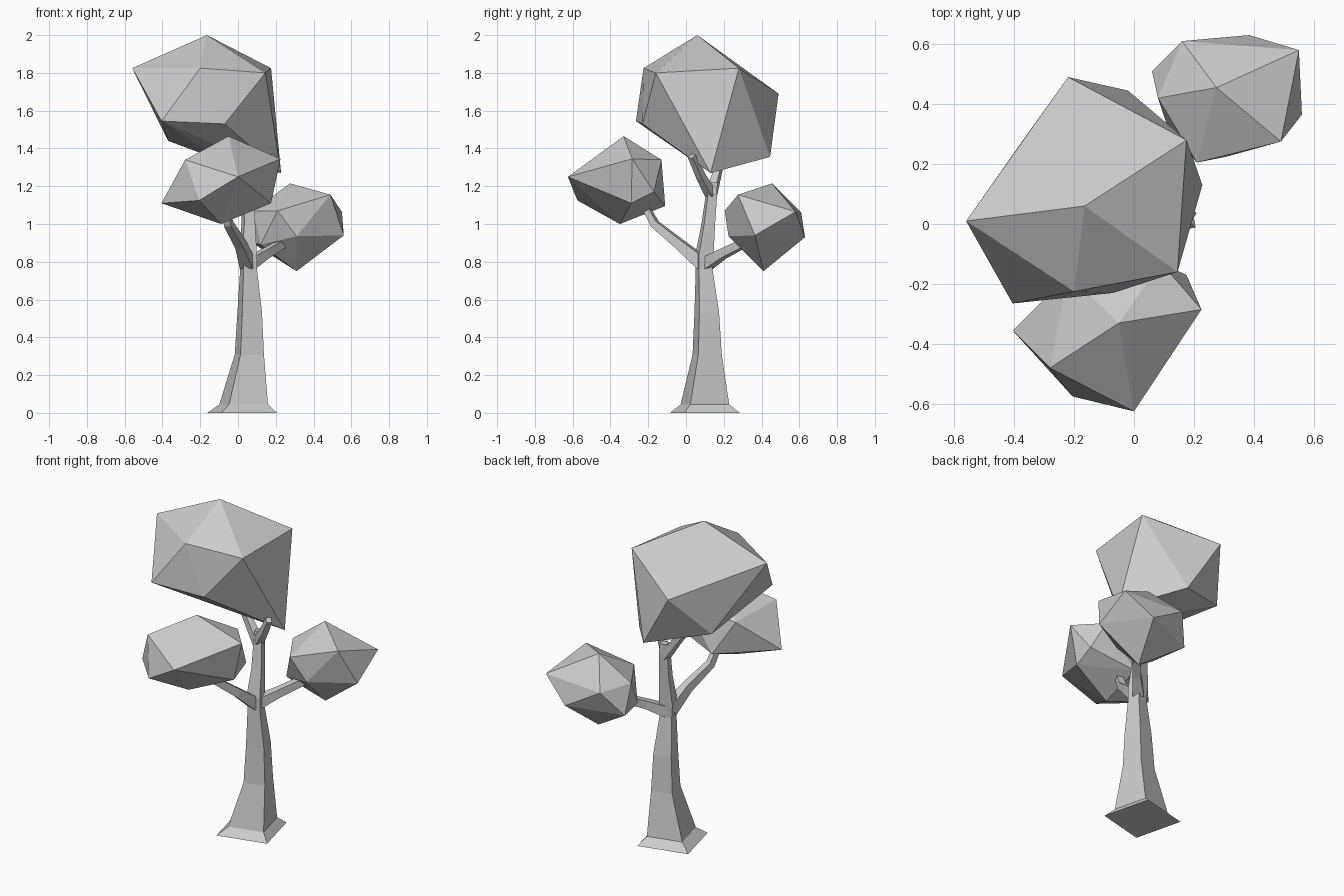
import bpy, bmesh, math
from mathutils import Vector, Quaternion


def finish(name, bm):
    bmesh.ops.recalc_face_normals(bm, faces=bm.faces)
    mesh = bpy.data.meshes.new(name)
    bm.to_mesh(mesh)
    bm.free()
    ob = bpy.data.objects.new(name, mesh)
    bpy.context.collection.objects.link(ob)


def limb(name, path, level=False, sides=4, turn=-31):
    """Tapered four-sided tube through (x, y, z, radius) stations."""
    bm = bmesh.new()
    pts = [Vector(p[:3]) for p in path]
    rings = []
    for i, p in enumerate(path):
        tangent = pts[min(i + 1, len(pts) - 1)] - pts[max(i - 1, 0)]
        rot = Quaternion() if level else tangent.to_track_quat('Z', 'Y')
        ring = []
        for k in range(sides):
            a = math.radians(turn) + math.tau * k / sides
            ring.append(bm.verts.new(pts[i] + rot @ Vector((math.cos(a), math.sin(a), 0)) * p[3]))
        rings.append(ring)
    for lo, hi in zip(rings, rings[1:]):
        for k in range(sides):
            n = (k + 1) % sides
            bm.faces.new((lo[k], lo[n], hi[n], hi[k]))
    bm.faces.new(rings[0][::-1])
    bm.faces.new(rings[-1])
    finish(name, bm)


def clump(name, points):
    """Irregular twelve-cornered leaf mass."""
    bm = bmesh.new()
    for p in points:
        bm.verts.new(p)
    bmesh.ops.convex_hull(bm, input=bm.verts[:])
    finish(name, bm)


# Trunk with flared foot, narrowing into the leader
limb("trunk", [(.022, .10, 0, .215), (.03, .10, .045, .15), (.06, .112, .31, .09),
               (.062, .11, .53, .076), (.056, .096, .76, .052), (.052, .098, .84, .056),
               (.055, .118, 1.0, .042), (.05, .135, 1.16, .035), (.05, .14, 1.22, .03)], level=True)

# Side branches
limb("front_branch", [(.05, .09, .79, .05), (.015, -.03, .89, .036),
                      (-.05, -.165, 1.0, .028), (-.07, -.23, 1.12, .022)], turn=45)
limb("right_branch", [(.06, .11, .79, .045), (.14, .19, .84, .034),
                      (.24, .31, .9, .03), (.29, .38, .96, .024)], turn=45)

# Upper fork holding the crown
limb("left_fork", [(.05, .13, 1.14, .035), (-.04, .16, 1.25, .028), (-.2, .21, 1.45, .022)], turn=45)
limb("right_fork", [(.05, .13, 1.16, .033), (.12, .08, 1.25, .027), (.19, .03, 1.36, .022)], turn=45)

# Leaf masses: top, upper ring, lower ring, bottom
clump("crown_leaves", [
    (-.165, .06, 2.0),
    (-.20, -.225, 1.825), (.145, -.16, 1.80), (.175, .28, 1.825), (-.22, .49, 1.69), (-.56, .01, 1.825),
    (-.405, -.265, 1.545), (-.07, -.23, 1.53), (.228, .13, 1.27), (-.02, .445, 1.355), (-.37, .28, 1.44),
    (-.1, .13, 1.34)])
clump("front_leaves", [
    (-.05, -.33, 1.465),
    (0, -.625, 1.25), (.225, -.285, 1.345), (-.28, -.48, 1.34), (.09, -.13, 1.34), (-.22, -.17, 1.3),
    (-.205, -.575, 1.125), (.175, -.29, 1.11), (-.405, -.355, 1.11), (.175, -.17, 1.17), (-.1, -.11, 1.095),
    (-.09, -.35, 1.0)])
clump("right_leaves", [
    (.275, .455, 1.215),
    (.49, .275, 1.155), (.55, .58, 1.065), (.16, .61, 1.06), (.08, .42, 1.07), (.21, .205, 1.07),
    (.56, .365, .94), (.385, .63, .93), (.06, .51, .91), (.12, .3, .89), (.31, .225, .935),
    (.31, .41, .75)])
